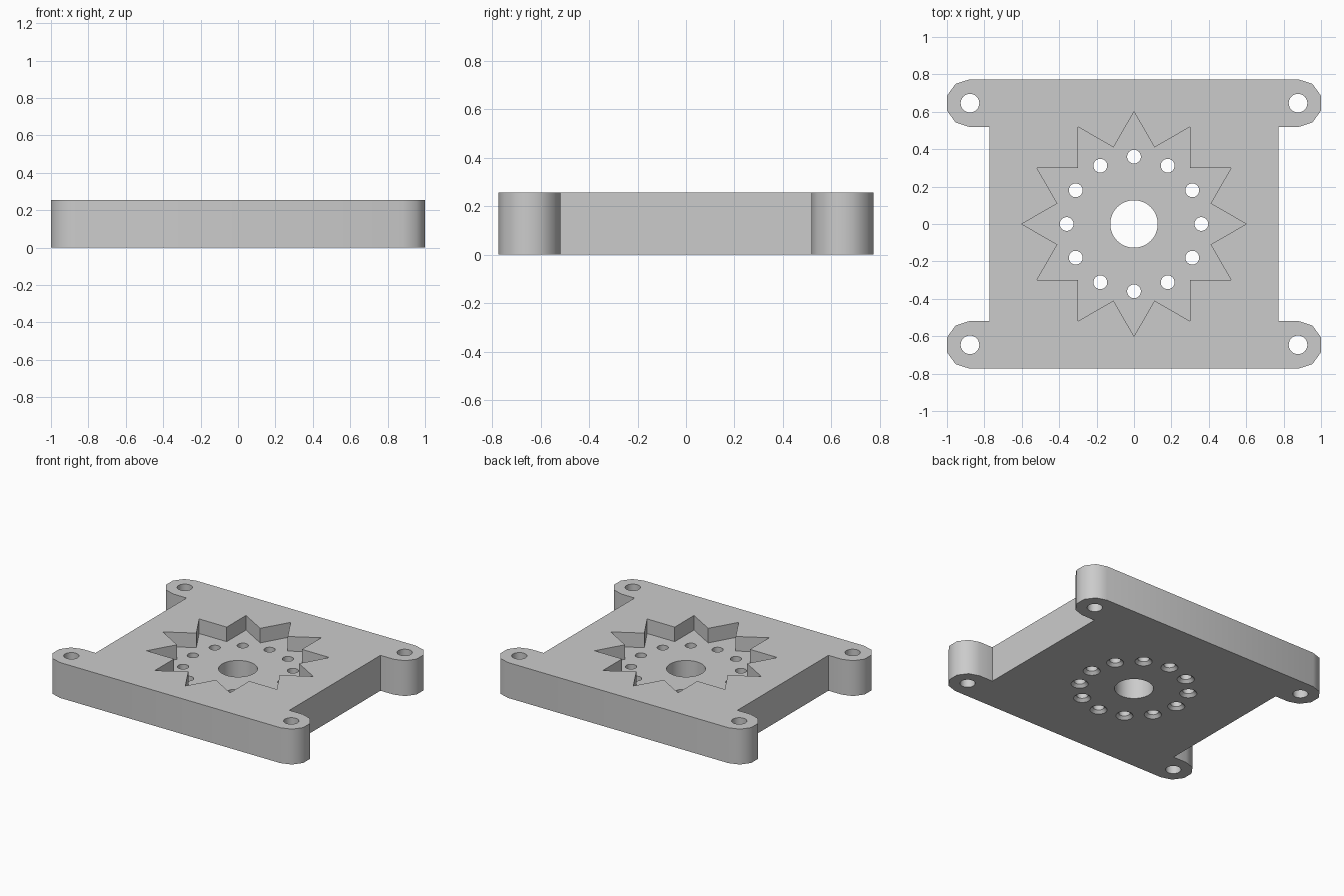
import bpy, bmesh
from math import sin, cos, pi, radians

cube = bpy.data.objects.get("Cube")
if cube:
    bpy.data.objects.remove(cube, do_unlink=True)

HEIGHT = 0.255
FLOOR = 0.15                      # height of the star pocket's floor
HALF_X, HALF_Y = 0.773, 0.773     # main body
LUG_X, LUG_Y, LUG_R = 0.879, 0.646, 0.1275

grey = bpy.data.materials.new("light_grey")
grey.use_nodes = True
grey.diffuse_color = (0.6, 0.6, 0.6, 1)
grey.node_tree.nodes["Principled BSDF"].inputs["Base Color"].default_value = (0.6, 0.6, 0.6, 1)


def loft(name, layers):
    """Closed solid through matching outlines, given as (z, points) from the bottom up."""
    bm = bmesh.new()
    rings = [[bm.verts.new((x, y, z)) for x, y in pts] for z, pts in layers]
    n = len(rings[0])
    for low, high in zip(rings, rings[1:]):
        for i in range(n):
            j = (i + 1) % n
            bm.faces.new((low[i], low[j], high[j], high[i]))
    bm.faces.new(rings[0][::-1])
    bm.faces.new(rings[-1])
    bmesh.ops.recalc_face_normals(bm, faces=bm.faces)
    mesh = bpy.data.meshes.new(name)
    bm.to_mesh(mesh)
    bm.free()
    mesh.materials.append(grey)
    ob = bpy.data.objects.new(name, mesh)
    bpy.context.collection.objects.link(ob)
    return ob


def circle(x, y, r, n=24):
    return [(x + r * cos(2 * pi * i / n), y + r * sin(2 * pi * i / n)) for i in range(n)]


# Plate outline: one quarter with its rounded lug, mirrored to all four corners
quarter = [(HALF_X, LUG_Y - LUG_R)]
for i in range(6):
    a = radians(-90 + 36 * i)
    quarter.append((LUG_X + LUG_R * cos(a), LUG_Y + LUG_R * sin(a)))
half = quarter + [(-x, y) for x, y in reversed(quarter)]
outline = half + [(x, -y) for x, y in reversed(half)]
plate = loft("mounting_plate", [(0, outline), (HEIGHT, outline)])

cutters = []
top = HEIGHT + 0.1

# Twelve-pointed star pocket
star = []
for i in range(24):
    r = 0.424 if i % 2 else 0.6
    star.append((r * cos(i * pi / 12), r * sin(i * pi / 12)))
cutters.append(loft("star_cutter", [(FLOOR, star), (top, star)]))

# Centre bore
bore = circle(0, 0, 0.127, 48)
cutters.append(loft("bore_cutter", [(-0.1, bore), (top, bore)]))

# Corner bolt holes
for sx in (-1, 1):
    for sy in (-1, 1):
        hole = circle(sx * 0.877, sy * LUG_Y, 0.05)
        cutters.append(loft("bolt_hole_cutter", [(-0.1, hole), (top, hole)]))

# Ring of small holes, countersunk from below
for i in range(12):
    x, y = 0.36 * cos(i * pi / 6), 0.36 * sin(i * pi / 6)
    cutters.append(loft("ring_hole_cutter", [
        (-0.02, circle(x, y, 0.076)), (0.02, circle(x, y, 0.037)), (top, circle(x, y, 0.037))]))

# Cut everything out of the plate and keep the result as its mesh
for cutter in cutters:
    cutter.hide_render = True
    mod = plate.modifiers.new("cut", 'BOOLEAN')
    mod.operation = 'DIFFERENCE'
    mod.solver = 'EXACT'
    mod.object = cutter
graph = bpy.context.evaluated_depsgraph_get()
result = bpy.data.meshes.new_from_object(plate.evaluated_get(graph))
plate.modifiers.clear()
plate.data = result
for cutter in cutters:
    bpy.data.objects.remove(cutter, do_unlink=True)

# Smooth the round walls, keep the edges sharp
for ob in bpy.context.selected_objects:
    ob.select_set(False)
plate.select_set(True)
bpy.context.view_layer.objects.active = plate
bpy.ops.object.shade_smooth_by_angle(angle=radians(40))
